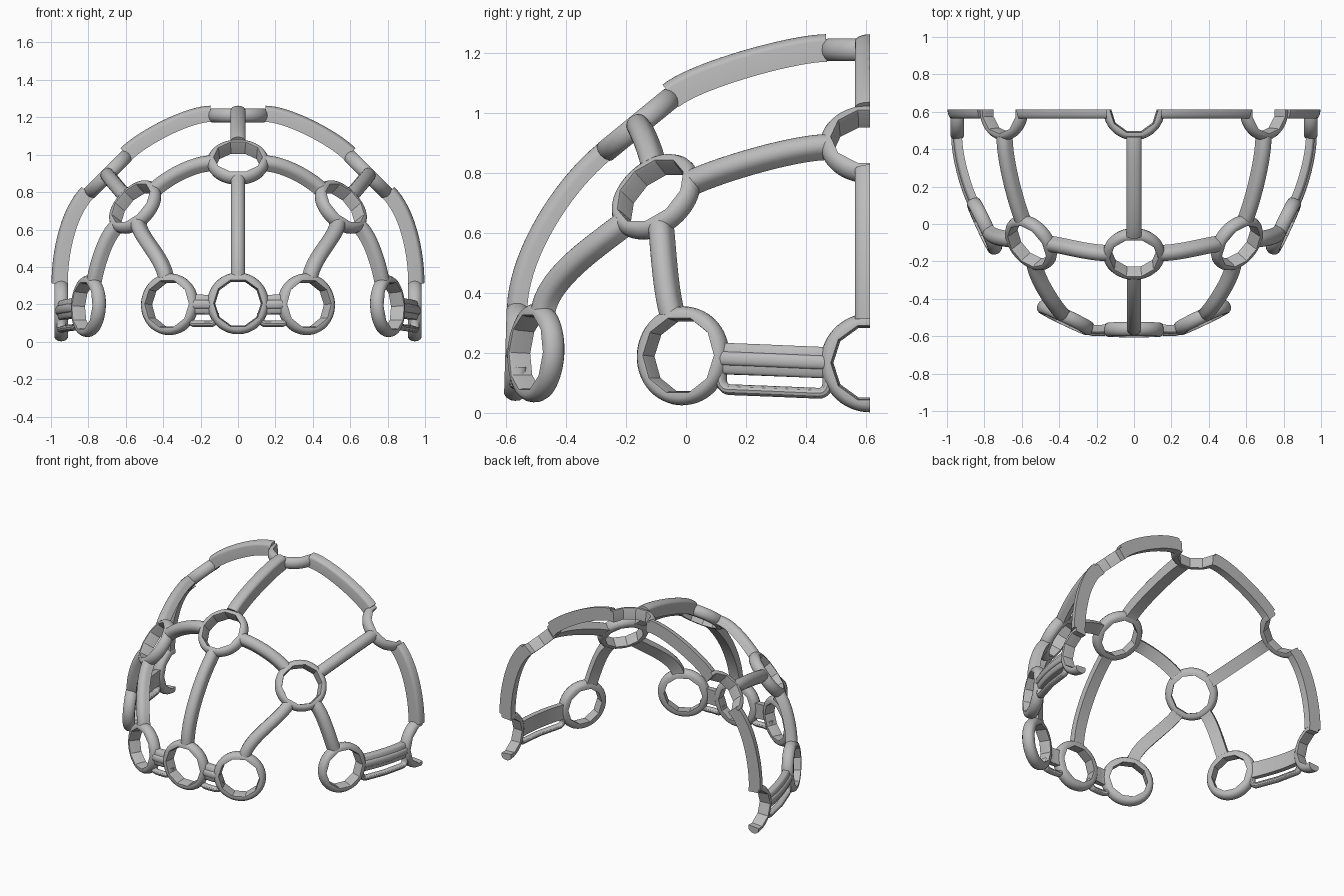
import bpy, bmesh
from math import sin, cos, pi, radians
from mathutils import Vector as V

cube = bpy.data.objects.get("Cube")
if cube:
    bpy.data.objects.remove(cube)

grey = bpy.data.materials.new("light_grey_plastic")
grey.use_nodes = True
grey.diffuse_color = (0.5, 0.5, 0.5, 1)
grey.node_tree.nodes["Principled BSDF"].inputs["Base Color"].default_value = (0.5, 0.5, 0.5, 1)

CUT_Y = 0.613          # flat rear plane of the half frame
TRIM = 0.145           # struts start inside the ring wall

# Holder positions and outward directions (left half and centre line)
NODES = {
    "brow":       (V((0, -0.565, 0.205)), V((0, -1, 0.03))),
    "forehead":   (V((0.365, -0.5, 0.2)), V((0.43, -0.9, 0.05))),
    "temple":     (V((0.8, -0.01, 0.19)), V((0.9, -0.42, 0.05))),
    "upper_side": (V((0.55, -0.1, 0.72)), V((0.62, -0.52, 0.58))),
    "upper":      (V((0, -0.16, 0.96)), V((0, -0.63, 0.77))),
    "crown":      (V((0, CUT_Y, 1.21)), V((0, 0, 1))),
    "crown_side": (V((0.695, CUT_Y, 0.895)), V((0.7, 0, 0.7))),
    "ear":        (V((0.945, CUT_Y, 0.167)), V((1, 0, 0))),
}


def flip(v, side):
    return V((v[0] * side, v[1], v[2]))


def node(name, side):
    p, n = NODES[name]
    return flip(p, side), flip(n, side).normalized()


def finish(name, bm):
    """Trim at the rear plane, close the cut and make the object."""
    cut = bmesh.ops.bisect_plane(bm, geom=bm.verts[:] + bm.edges[:] + bm.faces[:],
                                 plane_co=(0, CUT_Y, 0), plane_no=(0, 1, 0), clear_outer=True)
    rim = [e for e in cut["geom_cut"] if isinstance(e, bmesh.types.BMEdge)]
    if rim:
        bmesh.ops.holes_fill(bm, edges=rim, sides=0)
    bmesh.ops.recalc_face_normals(bm, faces=bm.faces[:])
    mesh = bpy.data.meshes.new(name)
    bm.to_mesh(mesh)
    bm.free()
    mesh.materials.append(grey)
    ob = bpy.data.objects.new(name, mesh)
    bpy.context.collection.objects.link(ob)
    bpy.ops.object.select_all(action='DESELECT')
    ob.select_set(True)
    bpy.context.view_layer.objects.active = ob
    bpy.ops.object.shade_smooth_by_angle(angle=radians(32))


def skin(bm, loops, closed):
    """Join rows of vertices, either into a ring or with end caps."""
    rows = [[bm.verts.new(p) for p in loop] for loop in loops]
    pairs = list(zip(rows, rows[1:])) + ([(rows[-1], rows[0])] if closed else [])
    for a, b in pairs:
        for i in range(len(a)):
            j = (i + 1) % len(a)
            bm.faces.new((a[i], a[j], b[j], b[i]))
    if not closed:
        bm.faces.new(rows[0])
        bm.faces.new(rows[-1])


def holder(name, pos, normal):
    """Rounded ring with a ten-sided hole."""
    q = normal.to_track_quat('Z', 'Y')
    outer = [(-0.037, 0.142), (-0.03, 0.154), (-0.015, 0.163), (0, 0.165),
             (0.015, 0.163), (0.03, 0.154), (0.037, 0.142)]
    inner = [(0.037, 0.131), (0.024, 0.127), (-0.037, 0.122)]
    count, sides = 60, 10
    step = 2 * pi / sides
    loops = []
    for k, (h, r) in enumerate(outer + inner):
        loop = []
        for i in range(count):
            a = 2 * pi * i / count
            rr = r
            if k >= len(outer):
                rr = r * cos(step / 2) / cos(a % step - step / 2)
            loop.append(pos + q @ V((rr * cos(a), rr * sin(a), h)))
        loops.append(loop)
    bm = bmesh.new()
    skin(bm, loops, True)
    finish(name, bm)


def path(a, b, side, bulge=0.28, lean_a=(0, 0, 0), lean_b=(0, 0, 0), steps=18):
    """Curve leaving and meeting both holders along their planes; leans turn its ends."""
    (pa, na), (pb, nb) = node(a, side), node(b, side)
    da = pb - pa + flip(lean_a, side)
    db = pb - pa + flip(lean_b, side)
    ta = (da - na * da.dot(na)).normalized()
    tb = (db - nb * db.dot(nb)).normalized()
    s, e = pa + ta * TRIM, pb - tb * TRIM
    h = (e - s).length * bulge
    c1, c2 = s + ta * h, e - tb * h
    out = []
    for i in range(steps + 1):
        t = i / steps
        u = 1 - t
        p = s * u**3 + c1 * 3 * u * u * t + c2 * 3 * u * t * t + e * t**3
        out.append((p, (na * u + nb * t).normalized()))
    return out


def sweep(name, pts, profile):
    """Carry a cross-section along a path, keeping its top outward."""
    loops = []
    for i, (p, n) in enumerate(pts):
        t = (pts[min(i + 1, len(pts) - 1)][0] - pts[max(i - 1, 0)][0]).normalized()
        n = (n - t * n.dot(t)).normalized()
        s = t.cross(n)
        loops.append([p + s * u + n * v for u, v in profile])
    bm = bmesh.new()
    skin(bm, loops, False)
    finish(name, bm)


def domed(width, low, shoulder, top, n=12):
    """Flat inside, straight flanks, rounded outside."""
    w = width / 2
    arc = [(w * cos(pi * i / n), shoulder + (top - shoulder) * sin(pi * i / n)) for i in range(n + 1)]
    return arc + [(-w, low), (w, low)]


STRUT = domed(0.076, -0.032, 0.0, 0.036)
PANEL = domed(0.08, -0.04, 0.028, 0.052)
REAR_PANEL = domed(0.1, -0.035, 0.028, 0.052)
STRAP = domed(0.104, -0.026, 0.006, 0.022)
RIDGE = domed(0.045, -0.01, 0.02, 0.032)
ROD = [(0.018 * cos(pi * i / 6), 0.022 * sin(pi * i / 6)) for i in range(12)]


def slotted_strap(name, a, b, side, reach):
    """Ridged strap with a slim bar below it, leaving a slot for webbing."""
    line = path(a, b, side)
    raised = [(p + V((0, 0, -0.005)), n) for p, n in line]
    sweep(name, raised, STRAP)
    sweep(name + "_ridge", raised, RIDGE)
    length = (line[-1][0] - line[0][0]).length
    drop, corner, start = 0.108, 0.034, -reach / length
    # Rounded corner at one end, mirrored to the other
    half = [(start, -0.05)]
    for k in range(7):
        a0 = pi / 2 * k / 6
        half.append((start + corner / length * (1 - cos(a0)), -drop + corner * (1 - sin(a0))))
    pts = []
    for t, z in half + [(0.5, -drop)] + [(1 - t, z) for t, z in half[::-1]]:
        f = t * (len(line) - 1)
        i = min(max(int(f), 0), len(line) - 2)
        p, following = line[i][0], line[i + 1][0]
        pts.append((p + (following - p) * (f - i) + V((0, 0, z)), line[i][1]))
    sweep(name + "_loop", pts, ROD)


# Centre line
for n in ("brow", "upper", "crown"):
    holder(n + "_holder", *node(n, 1))
sweep("front_centre_strut", path("brow", "upper", 1, 0.3), STRUT)
sweep("top_centre_panel", path("upper", "crown", 1, 0.2), PANEL)

# Both sides
for side, label in ((1, "left_"), (-1, "right_")):
    for n in ("forehead", "temple", "upper_side", "crown_side", "ear"):
        holder(label + n + "_holder", *node(n, side))
    sweep(label + "upper_strut", path("upper", "upper_side", side,
          lean_a=(0, 0.08, 0.06), lean_b=(-0.03, -0.1, -0.05)), STRUT)
    sweep(label + "forehead_strut", path("forehead", "upper_side", side,
          lean_a=(-0.2, -0.1, 0)), STRUT)
    sweep(label + "temple_strut", path("temple", "upper_side", side,
          lean_b=(0, -0.08, 0)), STRUT)
    sweep(label + "crown_strut", path("upper_side", "crown_side", side, 0.24), STRUT)
    sweep(label + "rear_top_panel", path("crown", "crown_side", side, 0.24), REAR_PANEL)
    sweep(label + "rear_side_panel", path("crown_side", "ear", side, 0.3), REAR_PANEL)
    slotted_strap(label + "brow_strap", "brow", "forehead", side, 0.03)
    slotted_strap(label + "ear_strap", "temple", "ear", side, 0.005)
